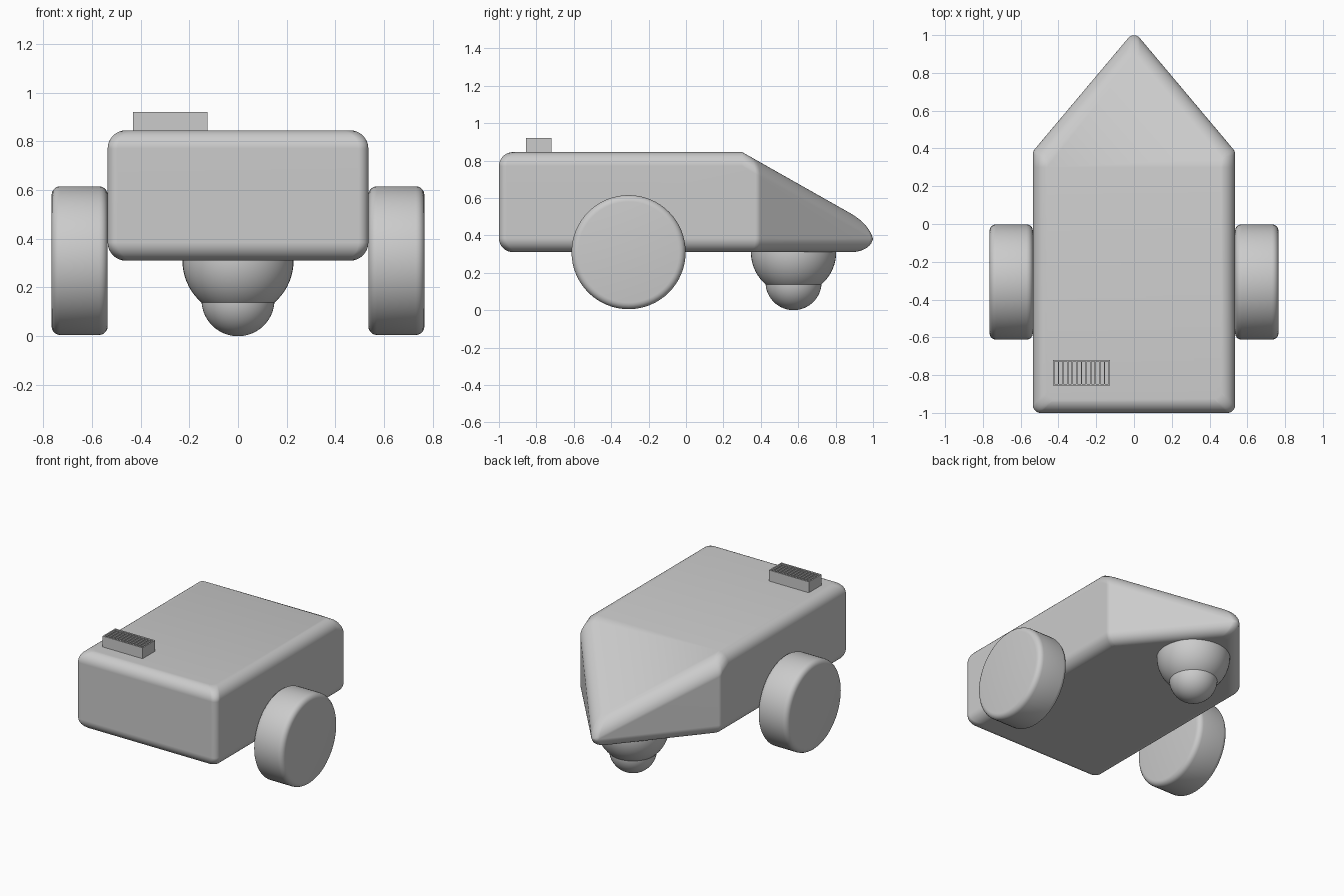
import bpy, bmesh, math
from mathutils import Vector, Matrix

if "Cube" in bpy.data.objects:
    bpy.data.objects.remove(bpy.data.objects["Cube"])

grey = bpy.data.materials.new("plain grey")
grey.use_nodes = True
COLOUR = (0.6, 0.6, 0.6, 1)
grey.diffuse_color = COLOUR
grey.node_tree.nodes["Principled BSDF"].inputs["Base Color"].default_value = COLOUR


def finish(name, bm, smooth=None):
    bmesh.ops.recalc_face_normals(bm, faces=bm.faces)
    mesh = bpy.data.meshes.new(name)
    bm.to_mesh(mesh)
    bm.free()
    mesh.materials.append(grey)
    obj = bpy.data.objects.new(name, mesh)
    bpy.context.collection.objects.link(obj)
    if smooth:
        bpy.ops.object.select_all(action="DESELECT")
        obj.select_set(True)
        bpy.context.view_layer.objects.active = obj
        bpy.ops.object.shade_smooth_by_angle(angle=math.radians(smooth))
    return obj


# Body: a pointed plan with rounded corners, filleted edges and a sloping nose
HALF, BOTTOM, TOP, BREAK = 0.535, 0.31, 0.845, 0.30
FILLET, CORNER, STEPS = 0.075, 0.04, 8
plan = [Vector(p) for p in ((-HALF, -1), (HALF, -1), (HALF, BREAK), (HALF, 0.385),
                            (0, 1.021), (-HALF, 0.385), (-HALF, BREAK))]


def roof(y):
    return TOP - 0.565 * max(0, y - BREAK)


def outward(a, b):
    d = (b - a).normalized()
    return Vector((d.y, -d.x))


bm = bmesh.new()
for i, p in enumerate(plan):
    n1 = outward(plan[i - 1], p)
    n2 = outward(p, plan[(i + 1) % len(plan)])
    mitre = (n1 + n2) / (1 + n1.dot(n2))
    for s in range(STEPS + 1):
        t = math.pi / 2 * s / STEPS
        inset = FILLET * (1 - math.cos(t))
        drop = FILLET * (1 - math.sin(t))
        centre = p - mitre * (CORNER + inset)
        for k in range(STEPS + 1):
            n = n1.lerp(n2, k / STEPS).normalized()
            q = centre + n * CORNER
            bm.verts.new((q.x, q.y, BOTTOM + drop))
            bm.verts.new((q.x, q.y, roof(q.y) - drop))
bmesh.ops.remove_doubles(bm, verts=bm.verts, dist=0.0005)
hull = bmesh.ops.convex_hull(bm, input=bm.verts)
loose = [v for v in bm.verts if not v.link_faces]
bmesh.ops.delete(bm, geom=loose, context="VERTS")
bmesh.ops.dissolve_limit(bm, angle_limit=0.01, verts=bm.verts, edges=bm.edges)
body = finish("body", bm, 35)
normals = body.modifiers.new("weighted normals", "WEIGHTED_NORMAL")
normals.keep_sharp = True

# Wheels: discs with rounded rims
RADIUS, WIDTH = 0.305, 0.23
for side, name in ((1, "left_wheel"), (-1, "right_wheel")):
    bm = bmesh.new()
    bmesh.ops.create_cone(bm, cap_ends=True, segments=64, radius1=RADIUS,
                          radius2=RADIUS, depth=WIDTH)
    rims = [e for e in bm.edges if abs(e.verts[0].co.z - e.verts[1].co.z) < 0.01]
    bmesh.ops.bevel(bm, geom=rims, offset=0.035, segments=5, profile=0.5, affect="EDGES")
    bm.transform(Matrix.Translation((side * (HALF + WIDTH / 2), -0.307, 0.31))
                 @ Matrix.Rotation(math.pi / 2, 4, "Y"))
    finish(name, bm, 30)

# Caster: a housing dome with a smaller ball below
for name, radius, z in (("caster_housing", 0.228, 0.31), ("caster_ball", 0.15, 0.15)):
    bm = bmesh.new()
    bmesh.ops.create_uvsphere(bm, u_segments=48, v_segments=32, radius=radius)
    bm.transform(Matrix.Translation((0, 0.575, z)))
    finish(name, bm, 30)

# Connector: a block with a row of slots sunk into its top
SLOTS, LENGTH, DEPTH, HEIGHT = 12, 0.304, 0.136, 0.095
bm = bmesh.new()
bmesh.ops.create_cube(bm, size=1, matrix=Matrix.Diagonal((LENGTH, DEPTH, HEIGHT, 1)))
top = [f for f in bm.faces if f.normal.z > 0.9]
bmesh.ops.inset_region(bm, faces=top, thickness=0.008)
rails = [e for e in top[0].edges if abs(e.verts[0].co.y - e.verts[1].co.y) < 0.01]
bmesh.ops.subdivide_edges(bm, edges=rails, cuts=SLOTS - 1)
cells = [f for f in bm.faces if f.normal.z > 0.9 and
         all(abs(v.co.y) < DEPTH / 2 - 0.004 for v in f.verts)]
bmesh.ops.inset_individual(bm, faces=cells, thickness=0.005)
walls = bmesh.ops.extrude_discrete_faces(bm, faces=cells)["faces"]
floors = []
for f in walls:
    ring = [e for e in f.edges]
    for v in f.verts:
        v.co.z -= 0.06
    floors.append(ring)
# Join each sunken floor to the rim above it
for ring in floors:
    for e in ring:
        a, b = e.verts
        up = [bm.verts.new(v.co + Vector((0, 0, 0.06))) for v in (b, a)]
        bm.faces.new((a, b, *up))
bmesh.ops.remove_doubles(bm, verts=bm.verts, dist=0.0002)
bm.transform(Matrix.Translation((-0.278, -0.788, 0.92 - HEIGHT / 2)))
finish("connector", bm)
